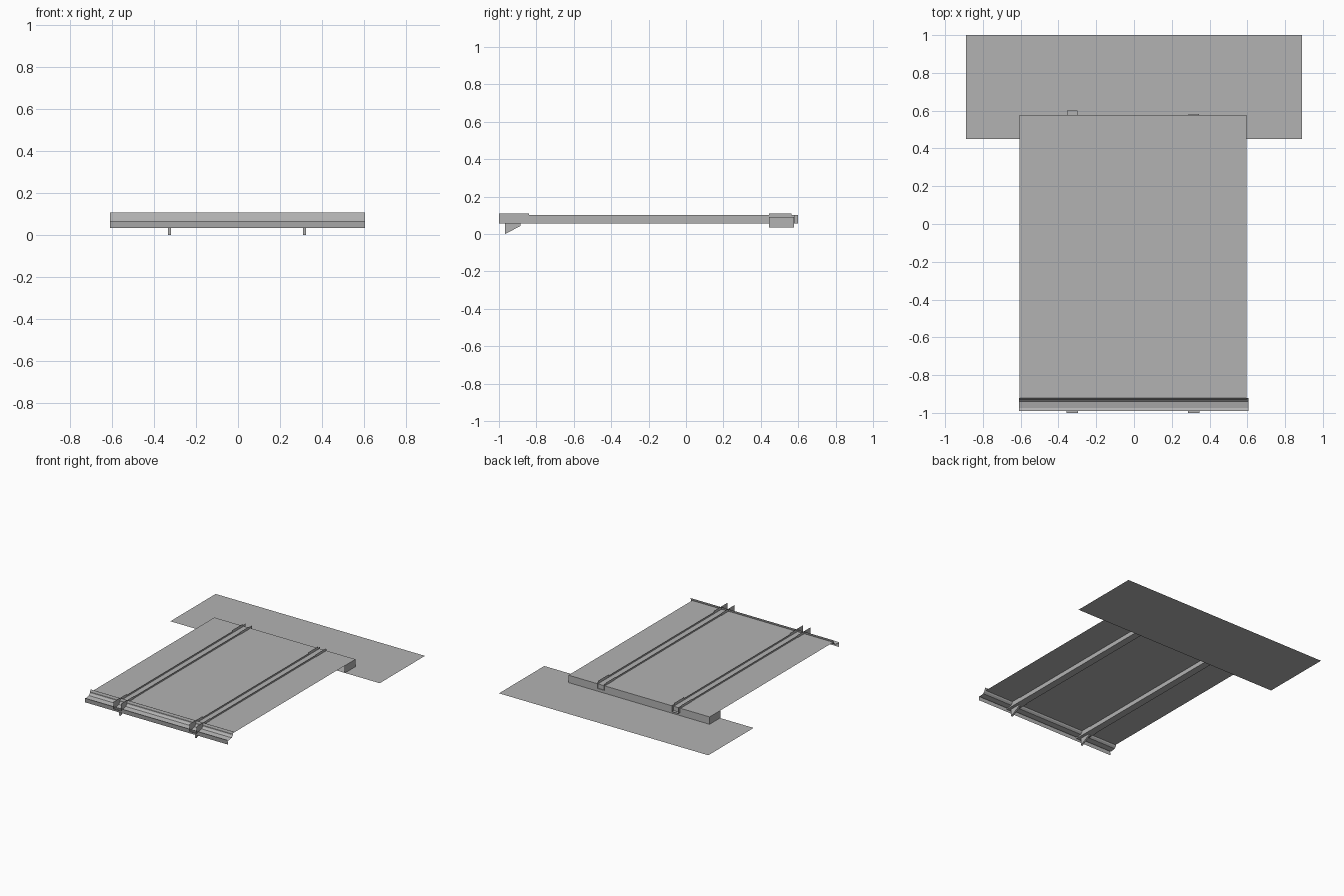
import bpy

if "Cube" in bpy.data.objects:
    bpy.data.objects.remove(bpy.data.objects["Cube"], do_unlink=True)

grey = bpy.data.materials.new("sheet_grey")
grey.use_nodes = True
colour = (0.45, 0.45, 0.45, 1)
grey.diffuse_color = colour
grey.node_tree.nodes["Principled BSDF"].inputs["Base Color"].default_value = colour

MID = -0.005      # middle of the panel across x
HALF = 0.6        # half width of the panel
DECK = 0.09       # height of the panel sheet
GROUND = 0.033    # height of the rear apron
BACK = 0.577


def finish(name, verts, faces):
    mesh = bpy.data.meshes.new(name)
    mesh.from_pydata(verts, [], faces)
    mesh.materials.append(grey)
    ob = bpy.data.objects.new(name, mesh)
    bpy.context.collection.objects.link(ob)
    return ob


def flat_sheet(name, x0, x1, y0, y1, z):
    return finish(name, [(x0, y0, z), (x1, y0, z), (x1, y1, z), (x0, y1, z)], [(0, 1, 2, 3)])


def extrude_y(name, profile, y0, y1):
    """Open (x, z) profile swept along y into thin sheet metal."""
    n = len(profile)
    verts = [(x, y, z) for y in (y0, y1) for x, z in profile]
    return finish(name, verts, [(i, i + 1, n + i + 1, n + i) for i in range(n - 1)])


def extrude_x(name, profile, x0, x1, closed=False):
    """(y, z) profile swept along x; closed profiles get end caps."""
    n = len(profile)
    verts = [(x, y, z) for x in (x0, x1) for y, z in profile]
    faces = [(i, (i + 1) % n, n + (i + 1) % n, n + i) for i in range(n if closed else n - 1)]
    if closed:
        faces += [tuple(reversed(range(n))), tuple(range(n, 2 * n))]
    return finish(name, verts, faces)


def channel(half, low, high):
    return [(-half, high), (-half, low), (half, low), (half, high)]


# Large sheets
flat_sheet("rear_apron", -0.89, 0.89, 0.45, 1.0, GROUND)
flat_sheet("panel", MID - HALF, MID + HALF, -0.93, BACK, DECK)

# Folded skirt: rear wall with two short returns
x0, x1, y0 = MID - HALF, MID + HALF, 0.445
plan = [(x0, y0), (x0, BACK), (x1, BACK), (x1, y0)]
finish("rear_skirt", [(x, y, z) for z in (GROUND, DECK) for x, y in plan],
       [(i, i + 1, i + 5, i + 4) for i in range(3)])

# Front trim: drop face, sloping shelf and upright lip
trim = [(-0.985, 0.033), (-0.99, 0.067), (-0.975, 0.062), (-0.94, 0.068),
        (-0.928, 0.08), (-0.92, 0.108)]
extrude_x("front_trim", trim, -0.61, 0.605)

# Rails with end brackets and front gussets
for side, sign, rear in (("right", -1, 0.6), ("left", 1, 0.582)):
    cx = MID + sign * 0.322
    rail = extrude_y(side + "_rail", channel(0.028, 0.057, 0.102), -0.98, rear)
    front = extrude_y(side + "_front_bracket", channel(0.031, 0.055, 0.11), -1.0, -0.84)
    rail.location.x = front.location.x = cx
    for edge in (-1, 1):
        x = cx + edge * 0.031
        finish(side + "_rear_bracket",
               [(x, y, z) for y, z in ((0.445, 0.085), (0.565, 0.085), (0.565, 0.11), (0.445, 0.11))],
               [(0, 1, 2, 3)])
    gusset = [(-0.967, 0.0), (-0.885, 0.042), (-0.885, 0.055), (-0.967, 0.055)]
    extrude_x(side + "_gusset", gusset, cx - 0.007, cx + 0.007, closed=True)
